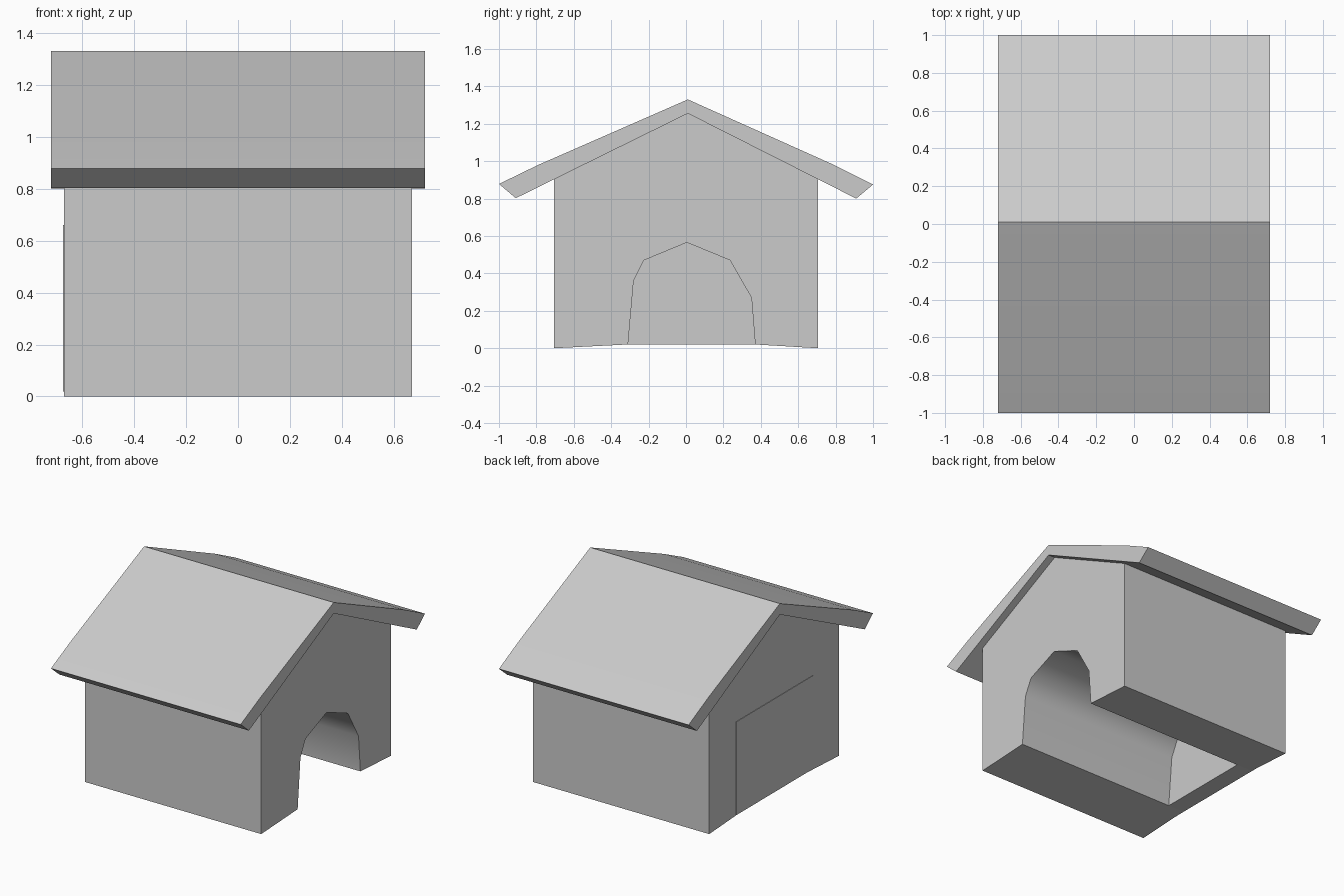
import bpy, bmesh, math

if "Cube" in bpy.data.objects:
    bpy.data.objects.remove(bpy.data.objects["Cube"])


def extrude_profile(name, pts, x0, x1, angle):
    """Extrude a closed (y, z) outline along x and shade it by angle."""
    bm = bmesh.new()
    face = bm.faces.new([bm.verts.new((x0, y, z)) for y, z in pts])
    ret = bmesh.ops.extrude_face_region(bm, geom=[face])
    for v in ret["geom"]:
        if isinstance(v, bmesh.types.BMVert):
            v.co.x = x1
    # split the concave end caps cleanly
    bmesh.ops.triangulate(bm, faces=[f for f in bm.faces if len(f.verts) > 4])
    bmesh.ops.recalc_face_normals(bm, faces=bm.faces)
    me = bpy.data.meshes.new(name)
    bm.to_mesh(me)
    bm.free()
    ob = bpy.data.objects.new(name, me)
    bpy.context.collection.objects.link(ob)
    bpy.ops.object.select_all(action="DESELECT")
    ob.select_set(True)
    bpy.context.view_layer.objects.active = ob
    bpy.ops.object.shade_smooth_by_angle(angle=math.radians(angle))
    return ob


# House body: gabled outline with an arched tunnel open at the bottom
arch = [(-0.31, 0.02), (-0.28, 0.36), (-0.225, 0.47), (0.005, 0.565),
        (0.235, 0.47), (0.35, 0.27), (0.37, 0.02)]
shell = [(0.705, 0), (0.705, 0.905), (0.01, 1.255), (-0.705, 0.905), (-0.705, 0)]
extrude_profile("house_body", arch + shell, -0.67, 0.67, 50)

# Rear panel closing the far end of the tunnel
panel = [(-0.415, 0.02), (0.415, 0.02), (0.415, 0.66), (-0.415, 0.66)]
extrude_profile("rear_panel", panel, -0.673, -0.55, 30)

# Overhanging roof
roof = [(-1.0, 0.878), (-0.79, 0.98), (0.01, 1.33), (0.78, 0.985), (1.0, 0.875),
        (0.91, 0.8), (0.01, 1.255), (-0.91, 0.802)]
extrude_profile("roof", roof, -0.72, 0.72, 30)
